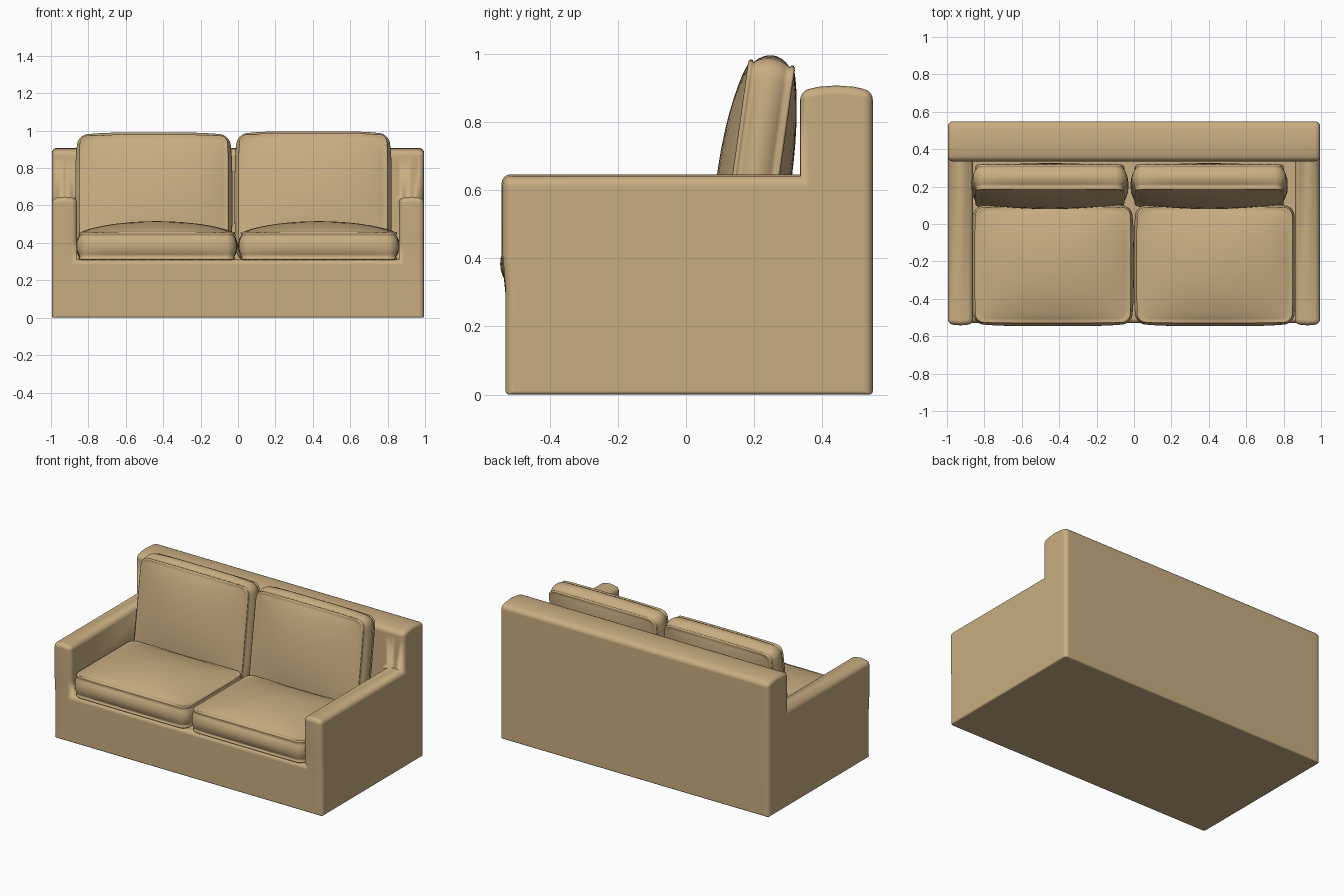
import bpy, bmesh, math
from mathutils import Matrix, Vector

if "Cube" in bpy.data.objects:
    bpy.data.objects.remove(bpy.data.objects["Cube"])

fabric = bpy.data.materials.new("tan_fabric")
fabric.diffuse_color = (0.58, 0.42, 0.22, 1)
fabric.use_nodes = True
fabric.node_tree.nodes["Principled BSDF"].inputs["Base Color"].default_value = fabric.diffuse_color


def finish(bm, name):
    bmesh.ops.recalc_face_normals(bm, faces=bm.faces[:])
    mesh = bpy.data.meshes.new(name)
    for f in bm.faces:
        f.smooth = True
    bm.to_mesh(mesh)
    bm.free()
    ob = bpy.data.objects.new(name, mesh)
    bpy.context.collection.objects.link(ob)
    mesh.materials.append(fabric)
    return ob


# Frame: base, arms and back as the skin of a block grid, then rounded
def make_frame():
    xs = [-0.995, -0.928, -0.86, 0, 0.86, 0.928, 0.995]
    ys = [-0.53, 0.335, 0.39, 0.442, 0.495, 0.549]
    zs = [0, 0.31, 0.41, 0.638, 0.892]

    def filled(i, j, k):
        if not (0 <= i < 6 and 0 <= j < 5 and 0 <= k < 4):
            return False
        return k == 0 or j >= 1 or (k <= 2 and i in (0, 1, 4, 5))

    bm = bmesh.new()
    verts = {}

    def vert(i, j, k):
        if (i, j, k) not in verts:
            x, y, z = xs[i], ys[j], zs[k]
            if k == 4:                       # crowned back rest top
                z += 0.016 * (1 - ((y - 0.442) / 0.107) ** 2)
            if k == 3 and i in (1, 5) and j <= 1:   # crowned arm tops
                z += 0.009
            if j == 0 and k >= 2:            # padded arm fronts
                y -= 0.012 if i in (1, 5) else 0.006
            verts[i, j, k] = bm.verts.new((x, y, z))
        return verts[i, j, k]

    for i in range(6):
        for j in range(5):
            for k in range(4):
                if not filled(i, j, k):
                    continue
                for axis in range(3):
                    for side in (0, 1):
                        n = [i, j, k]
                        n[axis] += 2 * side - 1
                        if filled(*n):
                            continue
                        corners = []
                        for p, q in ((0, 0), (1, 0), (1, 1), (0, 1)):
                            c = [i, j, k]
                            c[axis] += side
                            c[(axis + 1) % 3] += p
                            c[(axis + 2) % 3] += q
                            corners.append(vert(*c))
                        bm.faces.new(corners)
    bmesh.ops.recalc_face_normals(bm, faces=bm.faces[:])
    weight = bm.edges.layers.float.new("bevel_weight_edge")
    for e in bm.edges:
        if e.calc_face_angle(0) > 0.8:
            if e.is_convex:
                low = all(v.co.z < 0.01 for v in e.verts)
                e[weight] = 0.4 if low else 1.0
            else:
                e.smooth = False
    ob = finish(bm, "sofa_frame")
    bev = ob.modifiers.new("rounding", 'BEVEL')
    bev.limit_method = 'WEIGHT'
    bev.width = 0.027
    bev.segments = 4
    bev.use_clamp_overlap = False
    ob.modifiers.new("normals", 'WEIGHTED_NORMAL').keep_sharp = True


# Rounded rectangle outline with extra points along the straight sides
def outline(a, b, r, n=14):
    pts = []
    corners = [(a, b, 0), (-a, b, 90), (-a, -b, 180), (a, -b, 270)]
    for c, (cx, cy, start) in enumerate(corners):
        ox, oy = cx - math.copysign(r, cx), cy - math.copysign(r, cy)
        arc = [Vector((ox + r * math.cos(math.radians(start + 18 * s)),
                       oy + r * math.sin(math.radians(start + 18 * s)))) for s in range(6)]
        pts += arc
        nx, ny, _ = corners[(c + 1) % 4]
        t = math.radians(start + 90)
        nxt = Vector((nx - math.copysign(r, nx) + r * math.cos(t),
                      ny - math.copysign(r, ny) + r * math.sin(t)))
        pts += [arc[-1].lerp(nxt, s / n) for s in range(1, n)]
    return pts


# Box cushion: domed faces, piped seams and bulging boxing
def make_cushion(name, a, b, h, crown_top, crown_bottom, bulge, matrix):
    bm = bmesh.new()
    base = outline(a, b, 0.045)

    def ring(scale, off, z, crown):
        loop = []
        for p in base:
            u, v = p.x / a, p.y / b
            x = p.x * scale + u * off * (1 - 0.6 * v ** 4)
            y = p.y * scale + v * off * (1 - 0.6 * u ** 4)
            dome = max(0, 1 - (u * scale) ** 2) * max(0, 1 - (v * scale) ** 2)
            loop.append(bm.verts.new((x, y, z + crown * dome ** 0.75)))
        return loop

    scales = [0.04, 0.2, 0.36, 0.52, 0.66, 0.78, 0.87, 0.94, 0.985]
    rings = [ring(s, 0, h, crown_top) for s in scales]
    rings += [ring(1, o, z, 0) for o, z in ((0, h + 0.005), (0.007, h), (0.006, h - 0.007), (0, h - 0.01))]
    for s in range(1, 8):
        t = s / 8
        rings.append(ring(1, bulge * math.sin(math.pi * t) ** 0.8, (h - 0.01) * (1 - 2 * t), 0))
    rings += [ring(1, o, -z, 0) for o, z in ((0, h - 0.01), (0.006, h - 0.007), (0.007, h), (0, h + 0.005))]
    rings += [ring(s, 0, -h, -crown_bottom) for s in reversed(scales)]
    n = len(base)
    for r0, r1 in zip(rings, rings[1:]):
        for i in range(n):
            bm.faces.new((r0[i], r0[(i + 1) % n], r1[(i + 1) % n], r1[i]))
    bm.faces.new(rings[0])
    bm.faces.new(rings[-1])
    bm.transform(matrix)
    finish(bm, name)


make_frame()

# Seat cushions
for side, x in (("left", -0.434), ("right", 0.432)):
    make_cushion("seat_cushion_" + side, 0.411, 0.305, 0.07, 0.062, 0.0, 0.022,
                 Matrix.Translation((x, -0.219, 0.384)))

# Back cushions, leaning against the back rest
for side, x, z in (("left", -0.45, 0.638), ("right", 0.402, 0.644)):
    make_cushion("back_cushion_" + side, 0.392, 0.328, 0.064, 0.05, 0.04, 0.028,
                 Matrix.Translation((x, 0.206, z)) @ Matrix.Rotation(math.radians(82), 4, 'X'))
